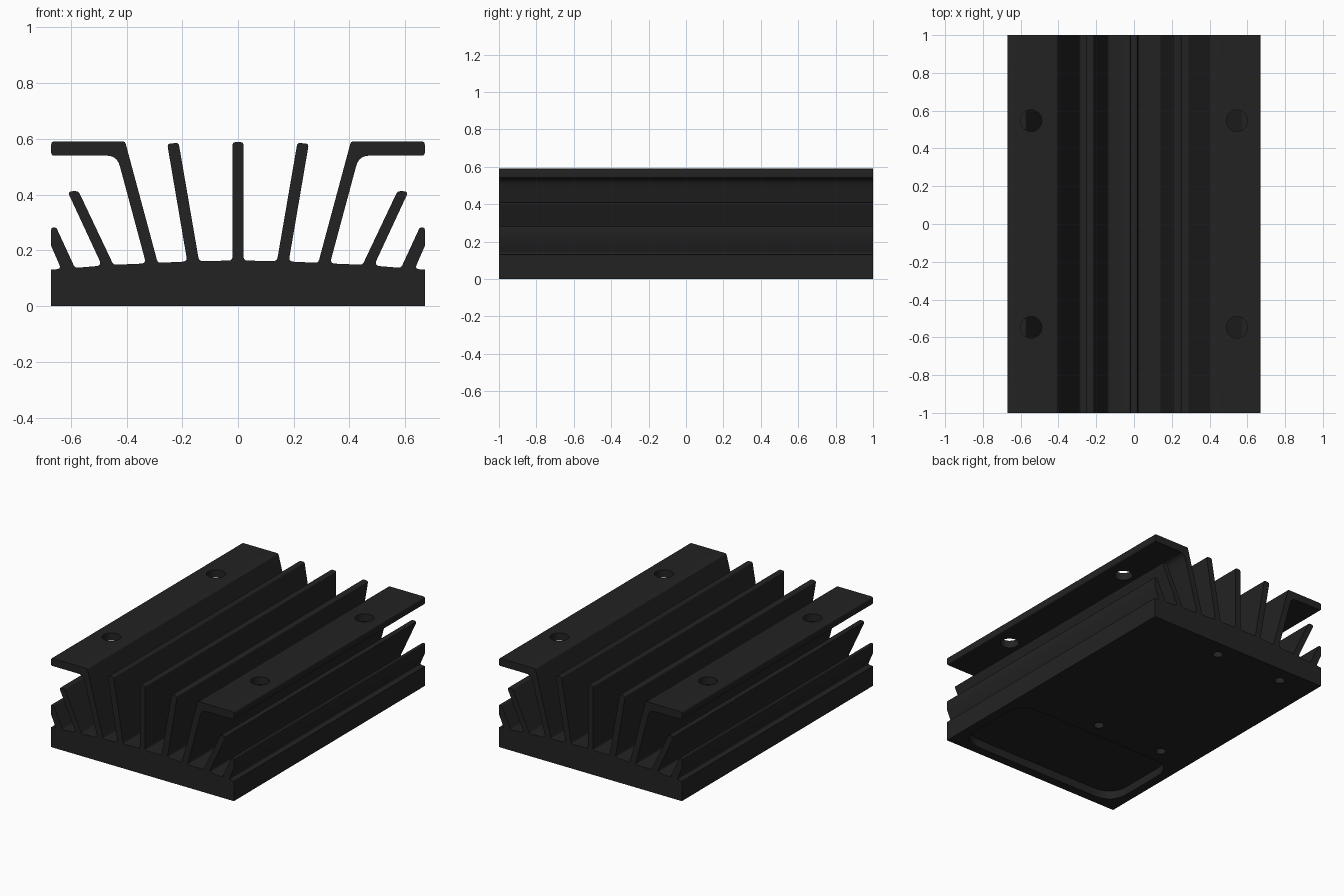
import bpy, bmesh, math
from mathutils import Vector

if "Cube" in bpy.data.objects:
    bpy.data.objects.remove(bpy.data.objects["Cube"])

black = bpy.data.materials.new("anodised_black")
black.diffuse_color = (0.0165, 0.0165, 0.0165, 1)
black.use_nodes = True
black.node_tree.nodes["Principled BSDF"].inputs["Base Color"].default_value = black.diffuse_color


def rounded(corners, steps=5):
    """Replace each (x, y, radius) corner with a short curve."""
    out = []
    n = len(corners)
    for i, (x, y, r) in enumerate(corners):
        p = Vector((x, y))
        a = Vector(corners[i - 1][:2]) - p
        b = Vector(corners[(i + 1) % n][:2]) - p
        if r == 0:
            out.append(p)
            continue
        t = min(r / math.tan(a.angle(b) / 2), a.length * 0.47, b.length * 0.47)
        p0, p1 = p + a.normalized() * t, p + b.normalized() * t
        for k in range(steps + 1):
            s = k / steps
            out.append(p0 * (1 - s) ** 2 + p * 2 * s * (1 - s) + p1 * s * s)
    return out


def prism(name, points, place, offset):
    """Extrude an outline, with place() mapping 2D points to 3D."""
    bm = bmesh.new()
    face = bm.faces.new([bm.verts.new(place(p)) for p in points])
    ext = bmesh.ops.extrude_face_region(bm, geom=[face])
    verts = [v for v in ext["geom"] if isinstance(v, bmesh.types.BMVert)]
    bmesh.ops.translate(bm, verts=verts, vec=offset)
    bmesh.ops.recalc_face_normals(bm, faces=bm.faces)
    mesh = bpy.data.meshes.new(name)
    bm.to_mesh(mesh)
    bm.free()
    mesh.materials.append(black)
    obj = bpy.data.objects.new(name, mesh)
    bpy.context.collection.objects.link(obj)
    return obj


# Half of the end profile: (x, z, corner radius)
half = [
    (0.02, 0.588, 0.012), (0.02, 0.163, 0.015),                          # centre fin
    (0.14, 0.162, 0.015), (0.213, 0.586, 0.012),                         # inner fin
    (0.254, 0.582, 0.012), (0.182, 0.16, 0.015),
    (0.288, 0.155, 0.015), (0.405, 0.59, 0.01),                          # flanged fin
    (0.67, 0.59, 0.01), (0.67, 0.54, 0.01),
    (0.434, 0.54, 0.05), (0.33, 0.153, 0.015),
    (0.447, 0.148, 0.015), (0.572, 0.412, 0.014),                        # short fin
    (0.612, 0.412, 0.014), (0.488, 0.145, 0.015),
    (0.585, 0.137, 0.015), (0.652, 0.282, 0.01),                         # edge fin
    (0.67, 0.282, 0.008), (0.67, 0.215, 0), (0.634, 0.133, 0.015),
    (0.67, 0.131, 0), (0.67, 0, 0),                                      # base
]
profile = half + [(-x, z, r) for x, z, r in reversed(half)]
body = prism("finned_heat_sink", rounded(profile),
             lambda p: (p.x, -1, p.y), (0, 2, 0))


def cut(tool):
    tool.hide_render = True
    mod = body.modifiers.new(tool.name, "BOOLEAN")
    mod.operation = "DIFFERENCE"
    mod.solver = "EXACT"
    mod.object = tool
    bpy.context.view_layer.objects.active = body
    bpy.ops.object.modifier_apply(modifier=mod.name)
    bpy.data.objects.remove(tool)


def hole(name, x, y, radius, z0, z1, sides):
    ring = [Vector((x + radius * math.cos(math.tau * i / sides),
                    y + radius * math.sin(math.tau * i / sides)))
            for i in range(sides)]
    cut(prism(name, ring, lambda p: (p.x, p.y, z0), (0, 0, z1 - z0)))


# Mounting holes through the flanges
for x in (-0.545, 0.545):
    for y in (-0.547, 0.547):
        hole("flange_hole", x, y, 0.057, 0.5, 0.65, 32)

# Screw holes under the base
for x in (-0.43, 0.07):
    for y in (-0.256, 0.887):
        hole("screw_hole", x, y, 0.032, -0.05, 0.1, 20)

# Shallow rounded pocket under the front end
pocket = [(-0.61, -0.94, 0.15), (0.61, -0.94, 0.15),
          (0.61, -0.36, 0.15), (-0.61, -0.36, 0.15)]
cut(prism("base_pocket", rounded(pocket, 8),
          lambda p: (p.x, p.y, -0.05), (0, 0, 0.105)))

# Smooth fillets, sharp edges
body.select_set(True)
bpy.context.view_layer.objects.active = body
bpy.ops.object.shade_smooth_by_angle(angle=math.radians(30))
